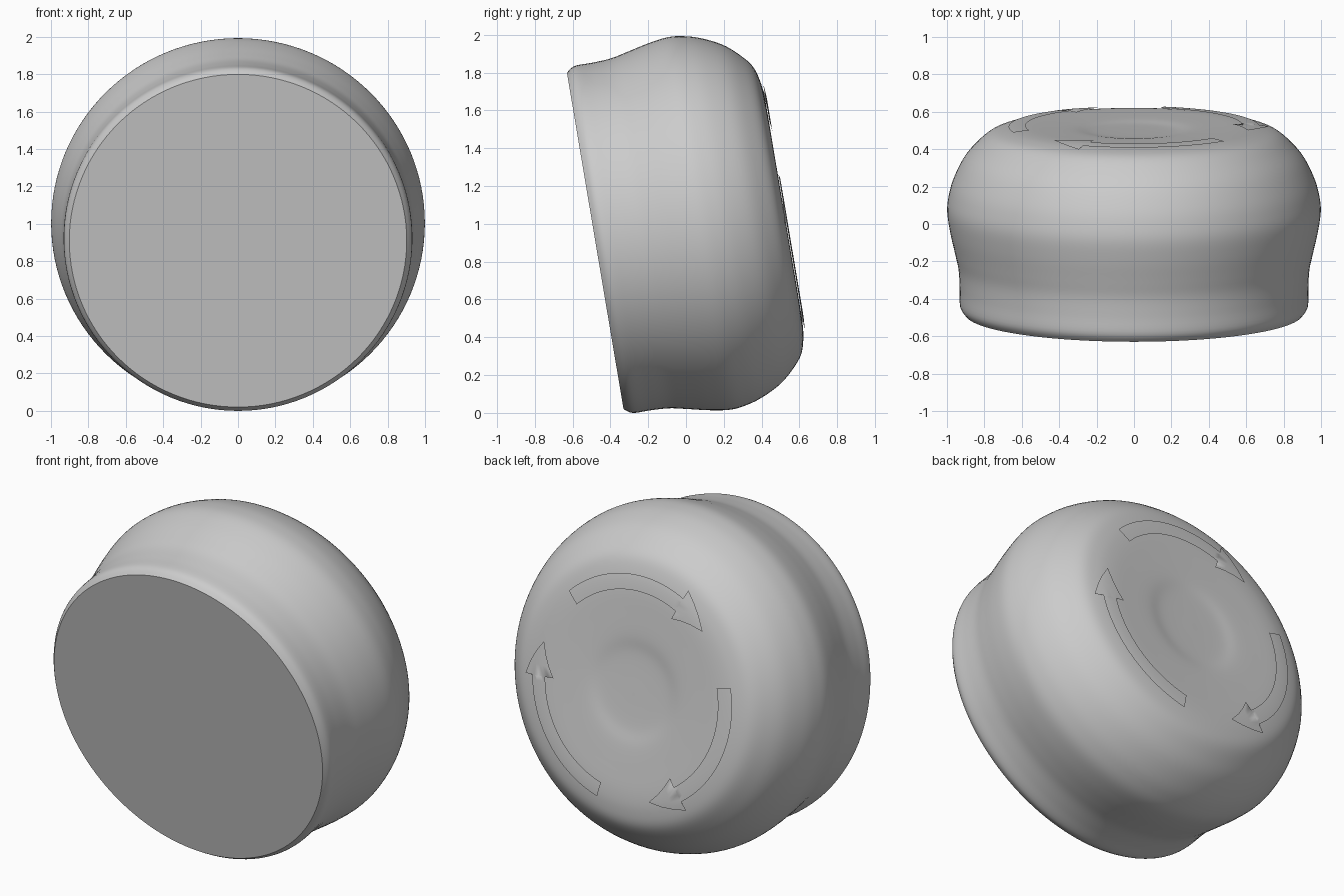
import bpy, bmesh
from math import sin, cos, pi, radians
from mathutils import Matrix, Vector

if "Cube" in bpy.data.objects:
    bpy.data.objects.remove(bpy.data.objects["Cube"])

TILT = radians(9.55)
# local frame: +z runs along the tilted axis from front to back, +x is world -x
frame = Matrix(((-1, 0, 0, 0),
                (0, -sin(TILT), cos(TILT), -0.48),
                (0, cos(TILT), sin(TILT), 0.915),
                (0, 0, 0, 1)))

# profile: (distance along axis, radius)
KEYS = [(.0, .902), (.045, .93), (.14, .932), (.24, .938), (.33, .957), (.45, .984),
        (.56, .999), (.65, .988), (.735, .962), (.835, .912), (.91, .85), (.973, .775),
        (1.0, .69), (1.01, .59), (1.008, .45), (1.003, .32), (.992, .22), (.989, .1), (.989, 0)]


def smooth_curve(pts, steps=5):
    p = [Vector(q) for q in pts]
    p = [p[0]] + p + [p[-1]]
    out = []
    for a, b, c, d in zip(p, p[1:], p[2:], p[3:]):
        for i in range(steps):
            t = i / steps
            out.append(.5 * (2*b + (c - a)*t + (2*a - 5*b + 4*c - d)*t*t
                             + (3*b - a - 3*c + d)*t**3))
    return out + [p[-1]]


PROFILE = smooth_curve(KEYS)


def back_height(r):
    """Axial position of the back surface at radius r."""
    for q, w in zip(PROFILE[50:], PROFILE[51:]):
        if w.y <= r <= q.y:
            return w.x + (q.x - w.x) * (r - w.y) / max(q.y - w.y, 1e-6)
    return PROFILE[-1].x


def make_object(name, bm):
    bm.transform(frame)
    mesh = bpy.data.meshes.new(name)
    bm.to_mesh(mesh)
    bm.free()
    ob = bpy.data.objects.new(name, mesh)
    bpy.context.collection.objects.link(ob)
    bpy.ops.object.select_all(action='DESELECT')
    ob.select_set(True)
    bpy.context.view_layer.objects.active = ob
    bpy.ops.object.shade_smooth_by_angle(angle=radians(40))
    return ob


# knob body: profile revolved round the tilted axis
N = 128
bm = bmesh.new()
rings = [[bm.verts.new((p.y * cos(2*pi*i/N), p.y * sin(2*pi*i/N), p.x)) for i in range(N)]
         for p in PROFILE[:-1]]
for lo, hi in zip(rings, rings[1:]):
    for i in range(N):
        j = (i + 1) % N
        bm.faces.new((lo[i], lo[j], hi[j], hi[i]))
bm.faces.new(rings[0][::-1])
tip = bm.verts.new((0, 0, PROFILE[-1].x))
for i in range(N):
    bm.faces.new((rings[-1][i], rings[-1][(i + 1) % N], tip))
make_object("knob_body", bm)


# curved arrows: thin sheets following the back surface, pointing clockwise
def half_width(deg):
    return .045 if deg > 66 else .1 * (deg - 47) / 19


def arrow(name, turn):
    bm = bmesh.new()
    angles = [136 - 2.5 * i for i in range(28)] + [66.01, 65.99, 60, 54, 47.2]
    rows = []
    for deg in angles:
        w, row = half_width(deg), []
        for k in range(7):
            r = .625 + w * (k / 3 - 1)
            t = radians(deg + turn)
            row.append(bm.verts.new((r * cos(t), r * sin(t), back_height(r) + .01)))
        rows.append(row)
    for a, b in zip(rows, rows[1:]):
        for k in range(6):
            bm.faces.new((a[k], b[k], b[k + 1], a[k + 1]))
    bmesh.ops.recalc_face_normals(bm, faces=bm.faces)
    bm.normal_update()
    if sum(f.normal.z for f in bm.faces) < 0:
        bmesh.ops.reverse_faces(bm, faces=bm.faces)
    make_object(name, bm)


for i in range(3):
    arrow(f"arrow_{i + 1}", 120 * i)

# rest everything on z = 0
objs = [o for o in bpy.context.scene.objects if o.type == 'MESH']
low = min(v.co.z for o in objs for v in o.data.vertices)
for o in objs:
    o.data.transform(Matrix.Translation((0, 0, -low)))
